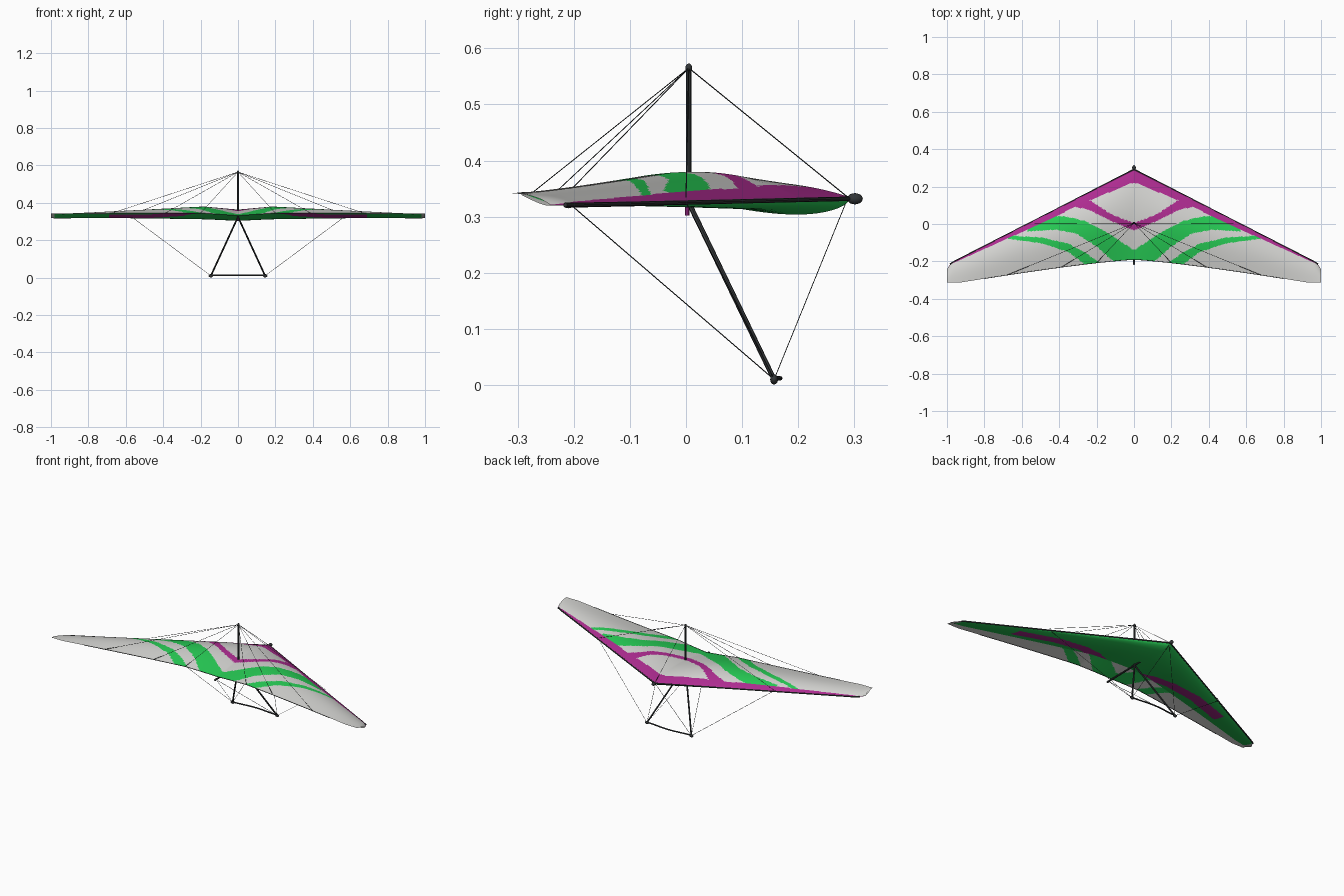
import bpy, math
from mathutils import Vector

if "Cube" in bpy.data.objects:
    bpy.data.objects.remove(bpy.data.objects["Cube"])


def mat(name, rgb):
    m = bpy.data.materials.new(name)
    m.diffuse_color = (*rgb, 1)
    m.use_nodes = True
    m.node_tree.nodes["Principled BSDF"].inputs["Base Color"].default_value = m.diffuse_color
    return m


WHITE = mat("sail_white", (0.66, 0.66, 0.64))
MAGENTA = mat("sail_magenta", (0.42, 0.025, 0.28))
GREEN = mat("sail_green", (0.02, 0.60, 0.09))
DARK = mat("frame_dark", (0.032, 0.036, 0.038))
SAIL = [WHITE, MAGENTA, GREEN]


def interp(x, pts):
    """Piecewise-linear lookup through (x, value) points."""
    if x <= pts[0][0]:
        return pts[0][1]
    for (x0, y0), (x1, y1) in zip(pts, pts[1:]):
        if x <= x1:
            return y0 + (y1 - y0) * (x - x0) / (x1 - x0)
    return pts[-1][1]


# --- wing shape: leading / trailing edge plan and cambered section ---
def lead(x):
    return 0.293 - 0.51 * x - 0.025 * (max(0, x - 0.96) / 0.04) ** 2


def trail(x):
    return max(-0.312, -0.19 - 0.135 * x ** 1.25)


def lead_z(x):
    return 0.333 - 0.012 * x


def trail_z(x):
    return interp(x, [(0, 0.331), (0.2, 0.345), (1, 0.342)])


def upper(x, s):
    a = abs(x)
    camber = 0.006 + 0.046 * (1 - a) - 0.02 * max(0, 1 - a / 0.18)
    z = lead_z(a) + (trail_z(a) - lead_z(a)) * s + camber * math.sin(math.pi * s ** 0.8)
    return Vector((x, lead(a) + (trail(a) - lead(a)) * s, z))


SEAM = 0.75


def lower(x, t):
    a = abs(x)
    p = upper(x, SEAM * t)
    end = upper(x, SEAM).z - 0.001
    bulge = 0.004 + 0.03 * (1 - a) ** 1.2
    p.z = lead_z(a) + (end - lead_z(a)) * t - bulge * math.sin(math.pi * t ** 0.6)
    return p


# --- painted stripes: (material, x range, upper edge, lower edge) ---
STRIPES = [
    (1, 0, 0.34, [(0, 0.005), (0.12, 0.05), (0.24, 0.13), (0.34, 0.13)],
     [(0, -0.035), (0.12, 0.015), (0.24, 0.075), (0.34, 0.10)]),
    (2, 0, 0.57, [(0, -0.14), (0.13, -0.055), (0.26, 0.015), (0.36, 0.04), (0.48, 0.045), (0.57, -0.02)],
     [(0, -0.25), (0.11, -0.2), (0.2, -0.12), (0.31, -0.05), (0.42, -0.03), (0.57, -0.04)]),
    (2, 0.18, 0.7, [(0.18, -0.21), (0.25, -0.16), (0.35, -0.105), (0.5, -0.072), (0.7, -0.06)],
     [(0.18, -0.3), (0.27, -0.21), (0.35, -0.15), (0.5, -0.102), (0.7, -0.076)]),
]
EDGE_BAND = [(0, 0.07), (0.24, 0.045), (0.6, 0.03), (0.95, 0.01), (1, 0)]
UNDER_STRIPE = [(0.08, -0.14), (0.2, -0.085), (0.3, -0.055), (0.46, -0.06), (0.68, -0.135)]


def paint_upper(c):
    a = abs(c.x)
    if c.y > lead(a) - interp(a, EDGE_BAND):
        return 1
    for m, x0, x1, top, bottom in STRIPES:
        if x0 <= a <= x1 and interp(a, bottom) < c.y < interp(a, top):
            return m
    return 0


def paint_lower(c):
    a = abs(c.x)
    if a > 0.985:
        return 0
    return 1 if 0.08 < a < 0.69 and abs(c.y - interp(a, UNDER_STRIPE)) < 0.04 else 2


def surface(name, fn, paint, cols, rows, flip=False):
    """Grid across span and chord, coloured face by face."""
    verts = [fn(-1 + 2 * i / cols, j / rows) for i in range(cols + 1) for j in range(rows + 1)]
    faces = []
    for i in range(cols):
        for j in range(rows):
            k = i * (rows + 1) + j
            f = (k, k + 1, k + rows + 2, k + rows + 1)
            faces.append(f[::-1] if flip else f)
    me = bpy.data.meshes.new(name)
    me.from_pydata(verts, [], faces)
    for m in SAIL:
        me.materials.append(m)
    for p in me.polygons:
        p.material_index = paint(p.center)
        p.use_smooth = True
    bpy.context.collection.objects.link(bpy.data.objects.new(name, me))


surface("upper_sail", upper, paint_upper, 320, 80)
surface("under_sail", lower, paint_lower, 200, 50, flip=True)


# --- frame helpers ---
def tube(name, pts, r, m=DARK, res=2):
    cu = bpy.data.curves.new(name, 'CURVE')
    cu.dimensions = '3D'
    cu.bevel_depth = r
    cu.bevel_resolution = res
    cu.use_fill_caps = True
    sp = cu.splines.new('POLY')
    sp.points.add(len(pts) - 1)
    for p, co in zip(sp.points, pts):
        p.co = (*co, 1)
    cu.materials.append(m)
    ob = bpy.data.objects.new(name, cu)
    bpy.context.collection.objects.link(ob)
    bpy.ops.object.select_all(action='DESELECT')
    ob.select_set(True)
    bpy.context.view_layer.objects.active = ob
    bpy.ops.object.convert(target='MESH')
    bpy.ops.object.shade_smooth_by_angle()


def ball(name, loc, size):
    bpy.ops.mesh.primitive_uv_sphere_add(segments=16, ring_count=10, radius=1, location=loc)
    ob = bpy.context.object
    ob.name = name
    ob.scale = size
    ob.data.materials.append(DARK)
    bpy.ops.object.shade_smooth()


# --- central frame: keel, king post, nose, base bar ---
TOP = (0, 0.005, 0.565)
APEX = (0, 0.005, 0.325)
tube("keel", [(0, 0.3, 0.332), (0, -0.215, 0.321)], 0.005)
ball("keel_end", (0, -0.21, 0.321), (0.006, 0.009, 0.006))
ball("nose_cap", (0, 0.301, 0.332), (0.01, 0.014, 0.01))
tube("king_post", [APEX, TOP], 0.0048)
ball("king_post_cap", TOP, (0.006, 0.006, 0.008))
tube("hang_loop", [(0, 0.002, 0.328), (0, 0.002, 0.302)], 0.004, MAGENTA)
tube("cross_bar", [(-0.5, 0.005, 0.338), (0, 0.005, 0.346), (0.5, 0.005, 0.338)], 0.005)
bar = [(-0.145 + 0.29 * i / 16, 0.157 + 0.011 * math.sin(math.pi * i / 16) ** 2, 0.012)
       for i in range(17)]
tube("base_bar", bar, 0.004)
tube("trailing_cord", [upper(-0.8 + 1.6 * i / 40, 1) for i in range(41)], 0.0015, res=1)
tube("front_top_wire", [TOP, (0, 0.288, 0.335)], 0.001, res=0)

# --- mirrored parts: edge tubes, control legs, wires ---
for side, sx in (("right", 1), ("left", -1)):
    foot = (0.145 * sx, 0.157, 0.01)
    tube(side + "_leading_tube", [(0, 0.292, 0.332), (0.5 * sx, 0.035, 0.326),
                                  (0.96 * sx, -0.2, 0.321), (0.985 * sx, -0.215, 0.321)], 0.004)
    tube(side + "_control_leg", [APEX, foot], 0.0045)
    ball(side + "_foot", foot, (0.012, 0.007, 0.009))
    joint = (0.57 * sx, 0.0, 0.326)
    for n, end in (("nose", (0, 0.285, 0.325)), ("tail", (0, -0.205, 0.321)), ("side", joint)):
        tube(f"{side}_lower_{n}_wire", [foot, end], 0.001, res=0)
    tube(side + "_top_side_wire", [TOP, (0.57 * sx, 0.0, 0.335)], 0.001, res=0)
    for i, x in enumerate((0.2, 0.39, 0.68)):
        tube(f"{side}_top_rear_wire_{i + 1}", [TOP, upper(x * sx, 1)], 0.001, res=0)
